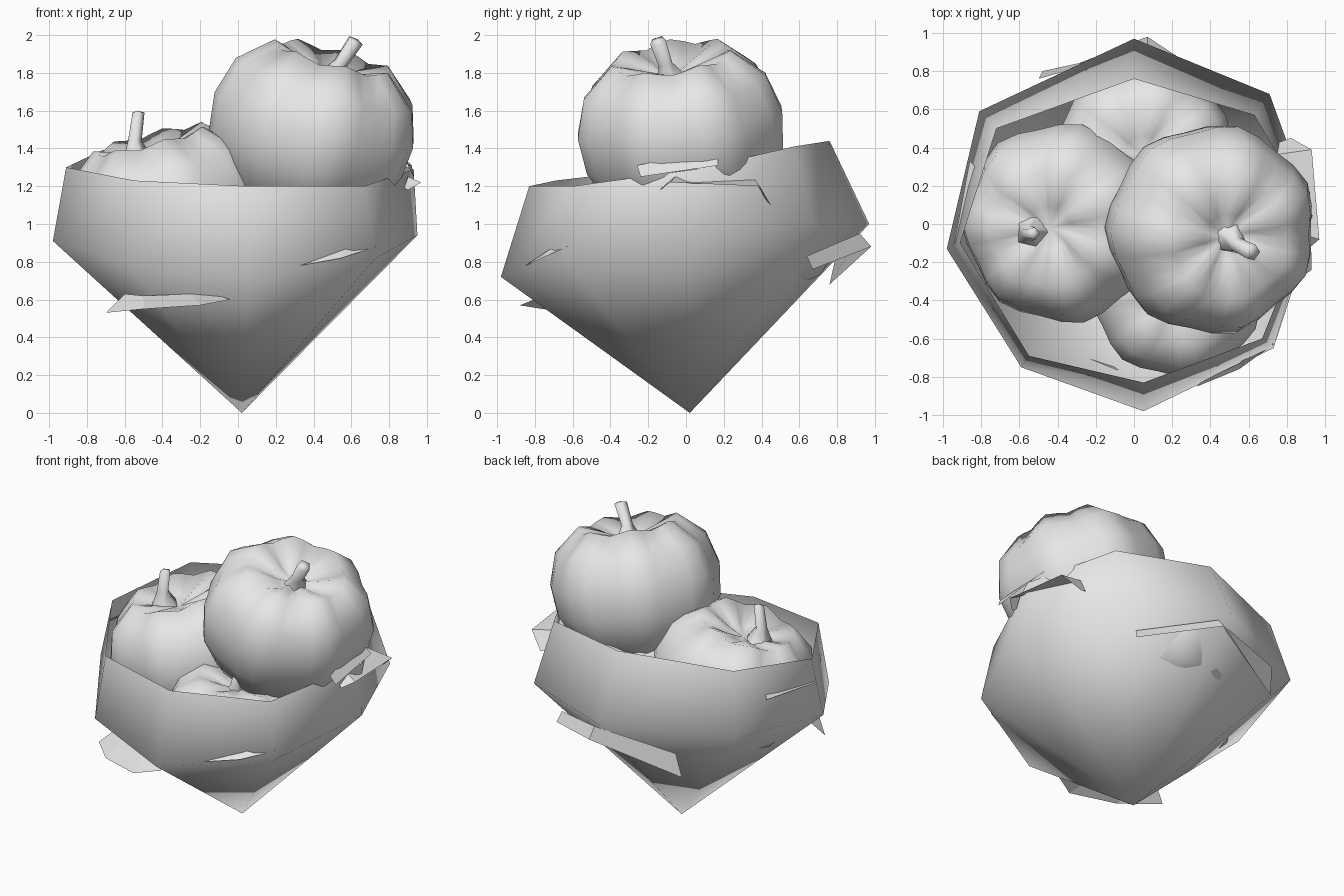
import bpy, bmesh, math
from mathutils import Vector

cube = bpy.data.objects.get("Cube")
if cube:
    bpy.data.objects.remove(cube)

grey = bpy.data.materials.new("pale_grey")
grey.use_nodes = True
grey.diffuse_color = (0.8, 0.8, 0.8, 1)
grey.node_tree.nodes["Principled BSDF"].inputs["Base Color"].default_value = (0.8, 0.8, 0.8, 1)


def finish(name, bm, smooth=True):
    mesh = bpy.data.meshes.new(name)
    bm.to_mesh(mesh)
    bm.free()
    mesh.materials.append(grey)
    for p in mesh.polygons:
        p.use_smooth = smooth
    obj = bpy.data.objects.new(name, mesh)
    bpy.context.collection.objects.link(obj)


def bridge(bm, low, high):
    n = len(low)
    for i in range(n):
        j = (i + 1) % n
        bm.faces.new((low[i], low[j], high[j], high[i]))


def cap(bm, ring, point, top):
    tip = bm.verts.new(point)
    n = len(ring)
    for i in range(n):
        a, b = ring[i], ring[(i + 1) % n]
        bm.faces.new((a, b, tip) if top else (b, a, tip))


# Open basket: a pointed base, a wide belt and a tilted rim
belt = [(-0.98, -0.13, 0.91), (-0.59, -0.75, 0.8), (0.05, -0.98, 0.72), (0.73, -0.65, 0.82),
        (0.95, 0.02, 0.94), (0.71, 0.68, 0.99), (0, 0.97, 1.0), (-0.81, 0.59, 0.98)]
rim = [(-0.91, -0.1, 1.3), (-0.55, -0.69, 1.23), (0.05, -0.83, 1.2), (0.67, -0.6, 1.2),
       (0.93, 0.05, 1.29), (0.63, 0.57, 1.41), (0, 0.76, 1.44), (-0.72, 0.5, 1.39)]
bm = bmesh.new()
belt_ring = [bm.verts.new(p) for p in belt]
rim_ring = [bm.verts.new(p) for p in rim]
bridge(bm, belt_ring, rim_ring)
cap(bm, belt_ring, (0.02, 0.02, 0), False)
finish("basket", bm)

PROFILE = [(0.4, -1), (0.75, -0.78), (0.96, -0.3), (1, 0.15), (0.89, 0.62), (0.58, 0.96), (0.22, 0.8)]


def pumpkin(name, centre, radius, half, axis, lobes=7, steps=4):
    """Ribbed squash body, tilted along the given axis."""
    bm = bmesh.new()
    count = lobes * steps
    turn = Vector((0, 0, 1)).rotation_difference(Vector(axis).normalized())
    place = lambda v: Vector(centre) + turn @ Vector(v)
    rings = []
    for r, z in PROFILE:
        ring = []
        for i in range(count):
            groove = math.cos(math.pi * i / steps) ** 2
            a = 2 * math.pi * i / count
            rr = radius * r * (1 - 0.06 * groove)
            zz = half * (z - (0.07 * groove if z > 0.6 else 0))
            ring.append(bm.verts.new(place((rr * math.cos(a), rr * math.sin(a), zz))))
        rings.append(ring)
    for low, high in zip(rings, rings[1:]):
        bridge(bm, low, high)
    cap(bm, rings[0], place((0, 0, -0.92 * half)), False)
    cap(bm, rings[-1], place((0, 0, 0.7 * half)), True)
    finish(name, bm)


def stem(name, path, radii, sides=5):
    bm = bmesh.new()
    points = [Vector(p) for p in path]
    turn = Vector((0, 0, 1)).rotation_difference((points[-1] - points[0]).normalized())
    angles = [2 * math.pi * i / sides for i in range(sides)]
    rings = []
    for p, r in zip(points, radii):
        rings.append([bm.verts.new(p + turn @ Vector((r * math.cos(a), r * math.sin(a), 0))) for a in angles])
    for low, high in zip(rings, rings[1:]):
        bridge(bm, low, high)
    cap(bm, rings[-1], points[-1] + turn @ Vector((0, 0, 0.01)), True)
    finish(name, bm)


pumpkin("upper_pumpkin", (0.4, -0.025, 1.49), 0.56, 0.44, (0.27, -0.14, 1))
stem("upper_stem", [(0.5, -0.07, 1.75), (0.54, -0.11, 1.85), (0.62, -0.15, 1.97)], (0.1, 0.04, 0.045))
pumpkin("left_pumpkin", (-0.37, 0.01, 1.08), 0.535, 0.41, (-0.25, -0.1, 1))
stem("left_stem", [(-0.53, -0.04, 1.33), (-0.55, -0.05, 1.44), (-0.53, -0.05, 1.59)], (0.1, 0.04, 0.035))
pumpkin("front_pumpkin", (0.22, -0.35, 0.89), 0.46, 0.28, (0.1, 0, 1))
stem("front_stem", [(0.24, -0.37, 1.06), (0.25, -0.38, 1.12), (0.28, -0.4, 1.21)], (0.07, 0.035, 0.03))
pumpkin("back_pumpkin", (0.05, 0.36, 0.98), 0.48, 0.32, (0, 0, 1))


# Flat leaf blades tucked around the basket; each strip joins two edges
def leaf(name, edge_a, edge_b):
    bm = bmesh.new()
    a = [bm.verts.new(p) for p in edge_a]
    b = [bm.verts.new(p) for p in edge_b]
    for i in range(len(a) - 1):
        bm.faces.new((a[i], a[i + 1], b[i + 1], b[i]))
    finish(name, bm, False)


leaf("front_left_leaf",
     [(-0.7, -0.55, 0.53), (-0.5, -0.76, 0.55), (-0.2, -0.88, 0.57), (-0.04, -0.8, 0.6)],
     [(-0.6, -0.5, 0.63), (-0.5, -0.58, 0.62), (-0.25, -0.7, 0.63), (-0.1, -0.75, 0.62)])
leaf("front_right_leaf",
     [(0.33, -0.85, 0.78), (0.55, -0.76, 0.82), (0.73, -0.63, 0.88)],
     [(0.36, -0.82, 0.79), (0.55, -0.73, 0.86), (0.7, -0.6, 0.92)])
leaf("back_leaf",
     [(0.52, 0.64, 0.83), (0.07, 0.92, 0.95), (-0.48, 0.8, 0.86)],
     [(0.54, 0.67, 0.76), (0.07, 0.98, 0.88), (-0.5, 0.76, 0.68)])
leaf("left_side_leaf",
     [(0.9, -0.14, 1.18), (0.97, -0.08, 1.22), (0.93, 0.39, 1.2), (0.82, 0.45, 1.1)],
     [(0.88, -0.12, 1.19), (0.9, -0.06, 1.25), (0.72, 0.36, 1.24), (0.74, 0.42, 1.13)])
leaf("rim_leaf",
     [(0.9, -0.26, 1.31), (0.82, 0.17, 1.4)],
     [(0.93, -0.24, 1.25), (0.92, 0.17, 1.31)])
leaf("right_side_leaf",
     [(-0.94, -0.1, 1.14), (-0.86, 0.33, 1.16)],
     [(-0.92, -0.12, 1.17), (-0.83, 0.3, 1.18)])
